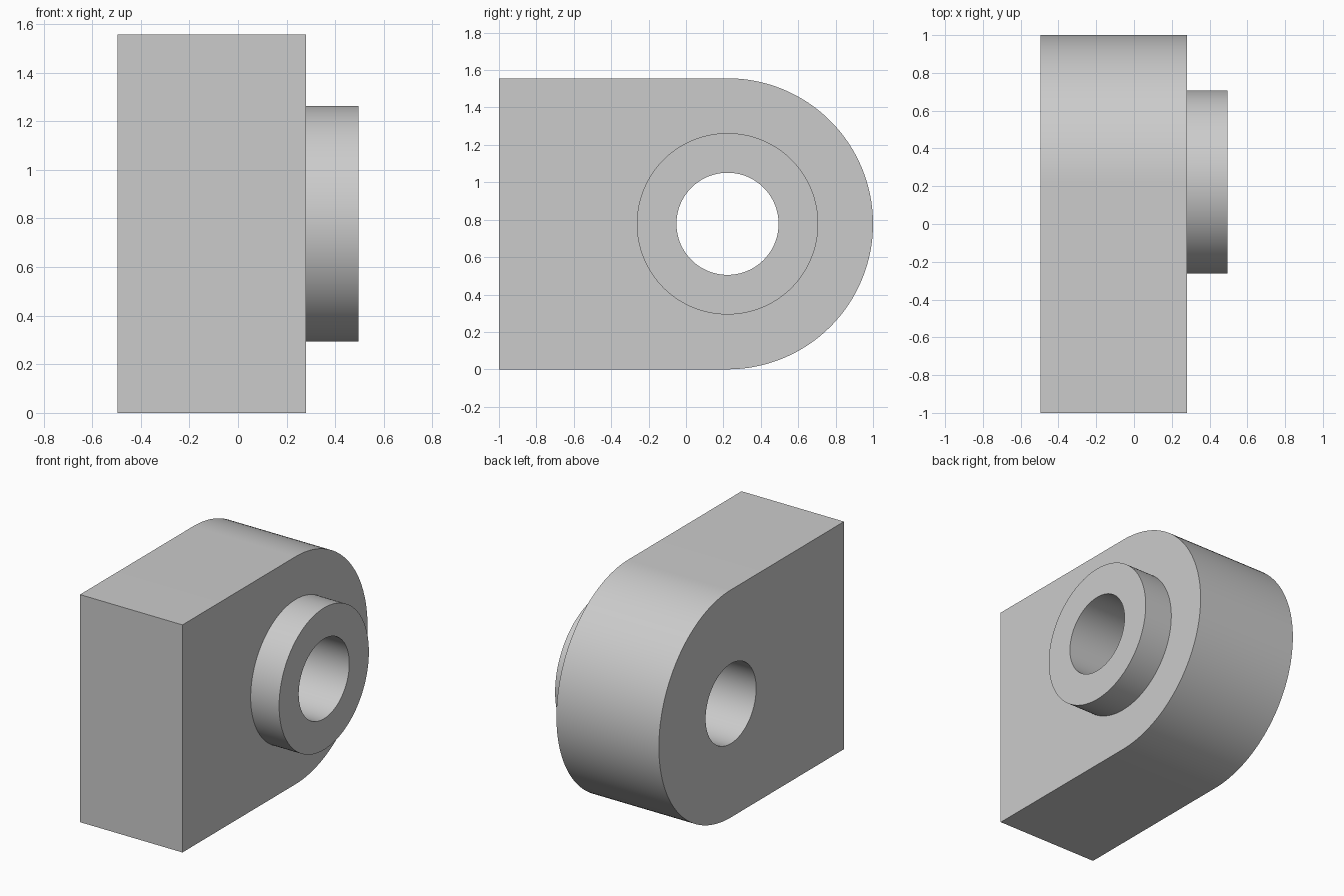
import bpy
import bmesh
from math import sin, cos, pi, radians

if "Cube" in bpy.data.objects:
    bpy.data.objects.remove(bpy.data.objects["Cube"], do_unlink=True)

CY, CZ = 0.222, 0.778                            # bore axis
BLOCK_R, BOSS_R, BORE_R = 0.778, 0.485, 0.273
LEFT_X, RIGHT_X, BOSS_X = -0.495, 0.28, 0.495    # stations along the bore
SEGMENTS = 128

grey = bpy.data.materials.new("light_grey")
grey.use_nodes = True
colour = (0.6, 0.6, 0.6, 1)
grey.diffuse_color = colour
grey.node_tree.nodes["Principled BSDF"].inputs["Base Color"].default_value = colour


def circle(radius):
    return [(CY + radius * cos(2 * pi * i / SEGMENTS),
             CZ + radius * sin(2 * pi * i / SEGMENTS)) for i in range(SEGMENTS)]


def block_outline():
    half = SEGMENTS // 2
    arc = [(CY + BLOCK_R * cos(pi * i / half - pi / 2),
            CZ + BLOCK_R * sin(pi * i / half - pi / 2)) for i in range(half + 1)]
    return arc + [(-1, 2 * BLOCK_R), (-1, 0)]


bm = bmesh.new()


def loop(x, points):
    verts = [bm.verts.new((x, y, z)) for y, z in points]
    edges = [bm.edges.new((a, b)) for a, b in zip(verts, verts[1:] + verts[:1])]
    return verts, edges


def wall(a, b):
    va, vb = a[0], b[0]
    for i in range(len(va)):
        bm.faces.new((va[i - 1], va[i], vb[i], vb[i - 1]))


def flat_cap(outer, inner):
    bmesh.ops.triangle_fill(bm, edges=outer[1] + inner[1], use_beauty=True)


# Rounded block, raised boss and through bore as one closed body
block_left = loop(LEFT_X, block_outline())
block_right = loop(RIGHT_X, block_outline())
boss_base = loop(RIGHT_X, circle(BOSS_R))
boss_end = loop(BOSS_X, circle(BOSS_R))
bore_right = loop(BOSS_X, circle(BORE_R))
bore_left = loop(LEFT_X, circle(BORE_R))

wall(block_left, block_right)
wall(boss_base, boss_end)
wall(bore_right, bore_left)
flat_cap(block_right, boss_base)
flat_cap(boss_end, bore_right)
flat_cap(block_left, bore_left)
bmesh.ops.recalc_face_normals(bm, faces=bm.faces)

mesh = bpy.data.meshes.new("bored_block_with_boss")
bm.to_mesh(mesh)
bm.free()
mesh.materials.append(grey)
body = bpy.data.objects.new("bored_block_with_boss", mesh)
bpy.context.collection.objects.link(body)

# Smooth curved walls, crisp rims
bpy.ops.object.select_all(action='DESELECT')
body.select_set(True)
bpy.context.view_layer.objects.active = body
bpy.ops.object.shade_smooth_by_angle(angle=radians(30))
